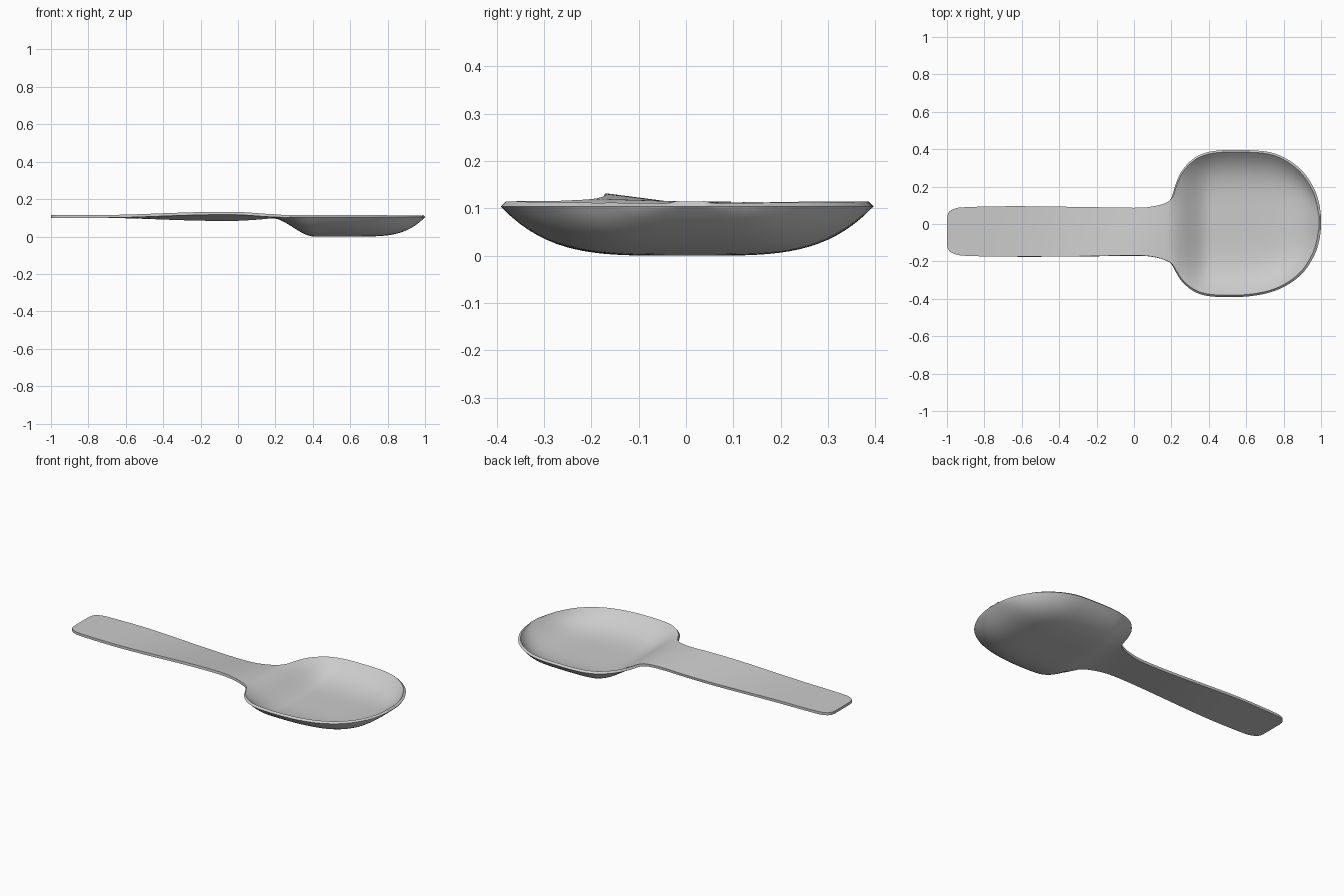
import bpy
import bmesh
from mathutils import Vector

if "Cube" in bpy.data.objects:
    bpy.data.objects.remove(bpy.data.objects["Cube"], do_unlink=True)

# Outline pairs from handle end to bowl tip: (x, back edge y, front edge y)
OUTLINE = [
    (-1.0, 0.03, -0.11), (-0.992, 0.06, -0.138), (-0.965, 0.08, -0.158),
    (-0.9, 0.09, -0.17), (-0.65, 0.095, -0.175), (-0.3, 0.09, -0.174),
    (0.0, 0.085, -0.17), (0.1, 0.093, -0.176), (0.17, 0.112, -0.195),
    (0.2, 0.14, -0.215), (0.22, 0.205, -0.25), (0.25, 0.275, -0.3),
    (0.3, 0.335, -0.347), (0.36, 0.373, -0.377), (0.45, 0.393, -0.39),
    (0.6, 0.395, -0.388), (0.73, 0.383, -0.365), (0.83, 0.34, -0.32),
    (0.91, 0.272, -0.253), (0.965, 0.185, -0.165), (0.99, 0.11, -0.09),
    (1.0, 0.04, -0.02),
]
STEPS, ACROSS = 5, 40


def smooth(a, b, x):
    s = min(1.0, max(0.0, (x - a) / (b - a)))
    return s * s * (3 - 2 * s)


def curve_through(points, steps):
    """Catmull-Rom curve through the points."""
    pts = [Vector(p) for p in points]
    pts = [2 * pts[0] - pts[1]] + pts + [2 * pts[-1] - pts[-2]]
    out = []
    for a, b, c, d in zip(pts, pts[1:], pts[2:], pts[3:]):
        for i in range(steps):
            t = i / steps
            out.append(0.5 * (2 * b + (c - a) * t + (2 * a - 5 * b + 4 * c - d) * t ** 2
                              + (3 * b - a - 3 * c + d) * t ** 3))
    return out + [pts[-2]]


def height(x, y, t):
    """Underside height: flat twisted handle running into a rounded bowl."""
    level = 0.1 + 0.004 * smooth(0.1, 0.35, x)
    lengthwise = smooth(0.17, 0.41, x) * (1 - max(0.0, (x - 0.6) / 0.4) ** 4)
    hollow = max(0.0, lengthwise) * (1 - abs(t) ** 4)
    twist = smooth(-0.75, -0.08, x) * (1 - smooth(-0.03, 0.26, x))
    return level * (1 - hollow) - 0.13 * (y + 0.04) * twist


# Underside sheet, lofted rung by rung
bm = bmesh.new()
rows = []
for x, back, front in curve_through(OUTLINE, STEPS):
    x = min(1.0, max(-1.0, x))
    row = []
    for j in range(ACROSS + 1):
        t = 2 * j / ACROSS - 1
        y = front + (back - front) * (t + 1) / 2
        row.append(bm.verts.new((x, y, height(x, y, t))))
    rows.append(row)
for r0, r1 in zip(rows, rows[1:]):
    for j in range(ACROSS):
        bm.faces.new((r0[j], r1[j], r1[j + 1], r0[j + 1]))
mesh = bpy.data.meshes.new("spoon")
bm.to_mesh(mesh)
bm.free()
spoon = bpy.data.objects.new("spoon", mesh)
bpy.context.collection.objects.link(spoon)

# Grey material
grey = bpy.data.materials.new("plain grey")
grey.use_nodes = True
colour = (0.6, 0.6, 0.6, 1.0)
grey.diffuse_color = colour
grey.node_tree.nodes["Principled BSDF"].inputs["Base Color"].default_value = colour
mesh.materials.append(grey)

# Wall thickness above the underside, with a crisp rim
shell = spoon.modifiers.new("thickness", 'SOLIDIFY')
shell.thickness = 0.015
shell.offset = 1.0
bpy.ops.object.select_all(action='DESELECT')
spoon.select_set(True)
bpy.context.view_layer.objects.active = spoon
bpy.ops.object.modifier_apply(modifier=shell.name)
bpy.ops.object.shade_smooth_by_angle(angle=0.6)
